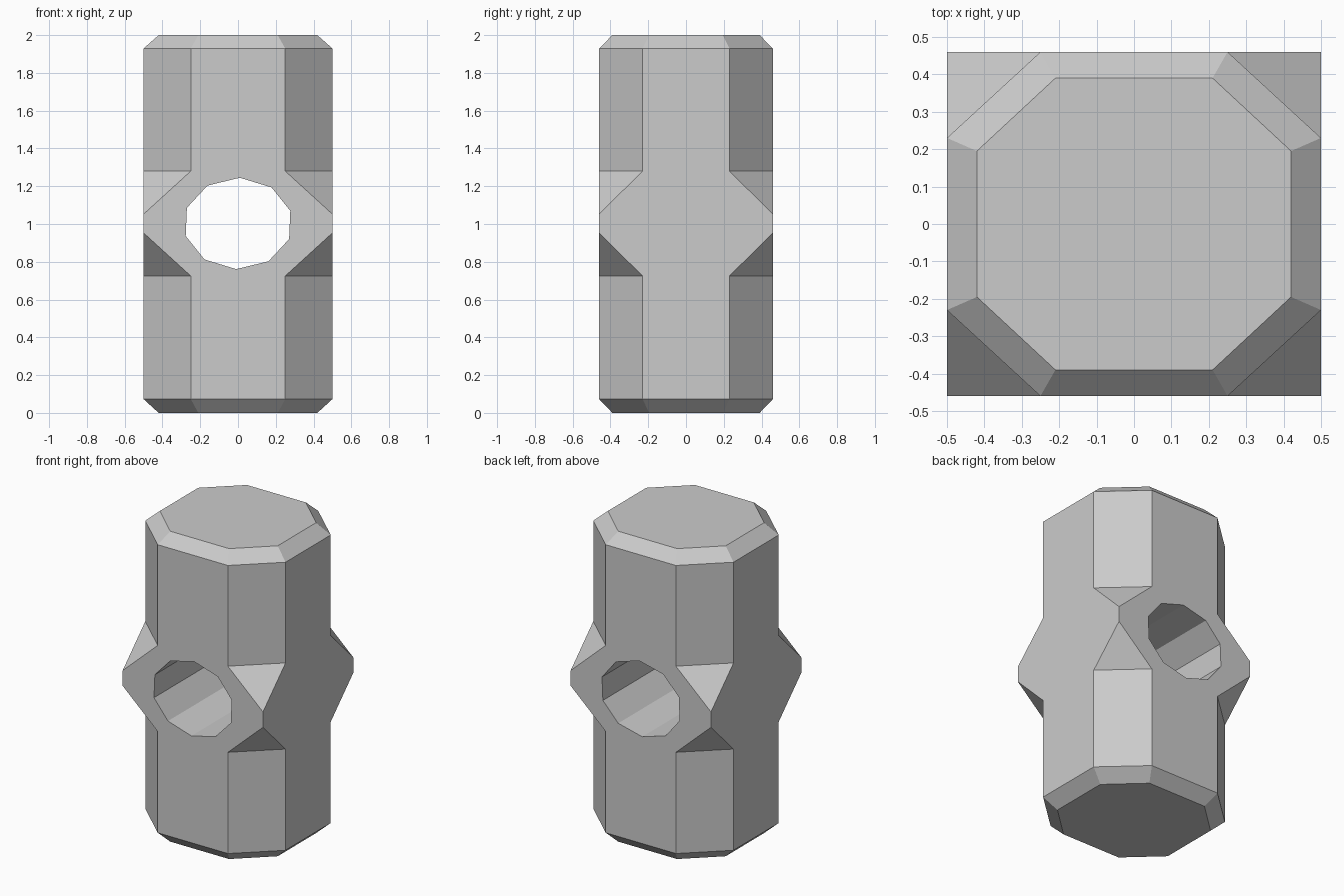
import bpy, bmesh
from math import cos, sin, radians

if "Cube" in bpy.data.objects:
    bpy.data.objects.remove(bpy.data.objects["Cube"])


def loft(name, rings):
    """Closed solid through a list of equal-length vertex rings."""
    bm = bmesh.new()
    loops = [[bm.verts.new(p) for p in ring] for ring in rings]
    n = len(loops[0])
    for a, b in zip(loops, loops[1:]):
        for i in range(n):
            j = (i + 1) % n
            bm.faces.new((a[i], a[j], b[j], b[i]))
    bm.faces.new(loops[0][::-1])
    bm.faces.new(loops[-1])
    bmesh.ops.remove_doubles(bm, verts=bm.verts[:], dist=1e-4)
    bmesh.ops.dissolve_limit(bm, angle_limit=radians(1),
                             verts=bm.verts[:], edges=bm.edges[:])
    bmesh.ops.recalc_face_normals(bm, faces=bm.faces[:])
    mesh = bpy.data.meshes.new(name)
    bm.to_mesh(mesh)
    bm.free()
    obj = bpy.data.objects.new(name, mesh)
    bpy.context.collection.objects.link(obj)
    return obj


def octagon(x, y, k, z):
    """Rectangle with cut corners; k = 1 gives full square corners."""
    u, v = x * k, y * k
    return [(u, -y, z), (x, -v, z), (x, v, z), (u, y, z),
            (-u, y, z), (-x, v, z), (-x, -v, z), (-u, -y, z)]


# Hammer head: bevelled ends, cut corners, square middle band
sections = [(0.42, 0.39, 0.5, 0), (0.5, 0.46, 0.5, 0.073),
            (0.5, 0.46, 0.5, 0.725), (0.5, 0.46, 1, 0.953),
            (0.5, 0.46, 1, 1.052), (0.5, 0.46, 0.5, 1.28),
            (0.5, 0.46, 0.5, 1.929), (0.42, 0.39, 0.5, 2)]
head = loft("hammer_head", [octagon(*s) for s in sections])

# Ten-sided handle hole, front to back
angles = [radians(88 - 36 * i) for i in range(10)]
cutter = loft("handle_hole_cutter",
              [[(0.288 * cos(a), y, 1.003 + 0.242 * sin(a)) for a in angles]
               for y in (-1, 1)])
cutter.hide_render = True

mod = head.modifiers.new("handle_hole", 'BOOLEAN')
mod.operation = 'DIFFERENCE'
mod.solver = 'EXACT'
mod.object = cutter
bpy.context.view_layer.objects.active = head
bpy.ops.object.modifier_apply(modifier=mod.name)
bpy.data.objects.remove(cutter)
